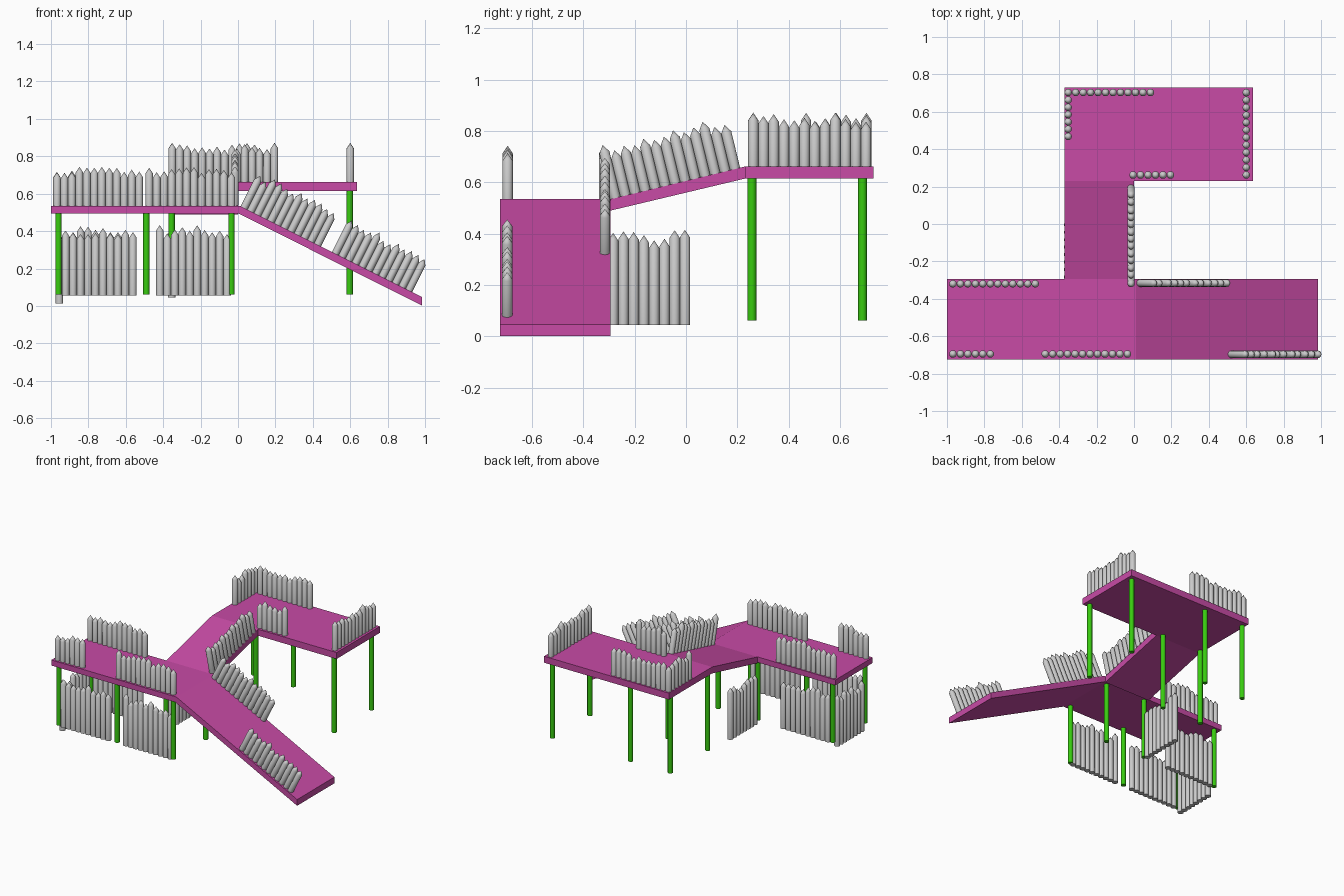
import bpy, bmesh, math, random
from mathutils import Vector, Matrix

if "Cube" in bpy.data.objects:
    bpy.data.objects.remove(bpy.data.objects["Cube"])

random.seed(4)


def material(name, color):
    m = bpy.data.materials.new(name)
    m.diffuse_color = color
    m.use_nodes = True
    m.node_tree.nodes["Principled BSDF"].inputs["Base Color"].default_value = m.diffuse_color
    return m


PINK = material("deck_pink", (0.58, 0.07, 0.38, 1))
GREEN = material("post_green", (0.04, 0.6, 0.005, 1))


def finish(name, bm, mat=None, smooth=False):
    bmesh.ops.recalc_face_normals(bm, faces=bm.faces[:])
    me = bpy.data.meshes.new(name)
    bm.to_mesh(me)
    bm.free()
    ob = bpy.data.objects.new(name, me)
    bpy.context.collection.objects.link(ob)
    if mat:
        me.materials.append(mat)
    if smooth:
        bpy.ops.object.select_all(action='DESELECT')
        ob.select_set(True)
        bpy.context.view_layer.objects.active = ob
        bpy.ops.object.shade_smooth_by_angle(angle=math.radians(40))
    return ob


def slab(name, profile, to_point, a, b):
    """Extrude a side profile from a to b; to_point maps (u, z, depth) to xyz."""
    bm = bmesh.new()
    face = bm.faces.new([bm.verts.new(to_point(u, z, a)) for u, z in profile])
    ext = bmesh.ops.extrude_face_region(bm, geom=[face])["geom"]
    shift = Vector(to_point(0, 0, b)) - Vector(to_point(0, 0, a))
    bmesh.ops.translate(bm, vec=shift, verts=[v for v in ext if isinstance(v, bmesh.types.BMVert)])
    return finish(name, bm, PINK)


def along_x(u, z, d):
    return (u, d, z)


def along_y(u, z, d):
    return (d, u, z)


# Decks and ramps
slab("lower_deck_and_down_ramp",
     [(-1, .495), (-1, .535), (0.01, .535), (.985, .047), (.985, .002), (0, .495)],
     along_x, -.725, -.295)
slab("up_ramp", [(-.295, .535), (.23, .662), (.23, .615), (-.295, .49)], along_y, -.372, 0)
slab("upper_deck", [(-.372, .615), (-.372, .662), (.635, .662), (.635, .615)], along_x, .23, .73)


# Support posts
def post(name, x, y, top):
    bm = bmesh.new()
    h = top - .062
    bmesh.ops.create_cone(bm, cap_ends=True, segments=12, radius1=.017, radius2=.017, depth=h,
                          matrix=Matrix.Translation((x, y, .062 + h / 2)))
    finish(name, bm, GREEN, True)


for x, y in [(-.96, -.693), (-.49, -.693), (-.035, -.693),
             (-.96, -.322), (-.355, -.322), (-.035, -.322)]:
    post("lower_post", x, y, .5)
for x in (-.355, -.035, .597):
    for y in (.257, .688):
        post("upper_post", x, y, .62)


# Picket rows: pointed round stakes, set square to the row direction
def fence(name, start, count, direction, low, high, step=.04):
    d = Vector(direction).normalized()
    side = d.cross(Vector((0, 0, 1))).normalized()
    up = side.cross(d)
    rot = Matrix((d, up.cross(d), up)).transposed().to_4x4()
    r, n = .02, 12
    bm = bmesh.new()
    for i in range(count):
        h = random.uniform(low, high)
        m = Matrix.Translation(Vector(start) + d * step * i) @ rot
        rings = [[bm.verts.new(m @ Vector((r * math.cos(math.tau * k / n),
                                           r * math.sin(math.tau * k / n), z)))
                  for k in range(n)] for z in (0, h - .03)]
        tip = bm.verts.new(m @ Vector((0, 0, h)))
        bm.faces.new(rings[0])
        for k in range(n):
            j = (k + 1) % n
            bm.faces.new((rings[0][k], rings[0][j], rings[1][j], rings[1][k]))
            bm.faces.new((rings[1][k], rings[1][j], tip))
    finish(name, bm, None, True)


X, Y = (1, 0, 0), (0, 1, 0)
RAIL = (.175, .213)
WALL = (.325, .375)

# Lower deck railings
fence("lower_back_railing", (-.968, -.32, .533), 12, X, *RAIL)
fence("lower_front_left_railing", (-.968, -.695, .533), 6, X, *RAIL)
fence("lower_front_right_railing", (-.475, -.695, .533), 12, X, *RAIL)

# Ramp railings
DOWN, UP = (.975, 0, -.488), (0, .525, .127)
fence("down_ramp_back_railing", (.032, -.316, .523), 12, DOWN, *RAIL)
fence("down_ramp_front_railing", (.52, -.697, .279), 12, DOWN, *RAIL)
fence("up_ramp_railing", (-.016, -.275, .539), 13, UP, *RAIL)

# Upper deck railings
fence("upper_back_railing", (-.352, .703, .66), 12, X, *RAIL)
fence("upper_left_railing", (-.352, .468, .66), 6, Y, *RAIL, .039)
fence("upper_right_railing", (.6, .262, .66), 12, Y, *RAIL)
fence("upper_front_railing", (-.005, .262, .66), 6, X, *RAIL)

# Walls under the lower deck
fence("under_front_left_wall", (-.922, -.693, .057), 10, X, *WALL)
fence("under_front_right_wall", (-.418, -.693, .057), 10, X, *WALL)
fence("under_back_wall", (-.922, -.322, .057), 10, X, *WALL)
fence("under_left_wall", (-.955, -.66, .012), 8, Y, *WALL)
fence("under_middle_wall", (-.355, -.284, .045), 8, Y, *WALL)
